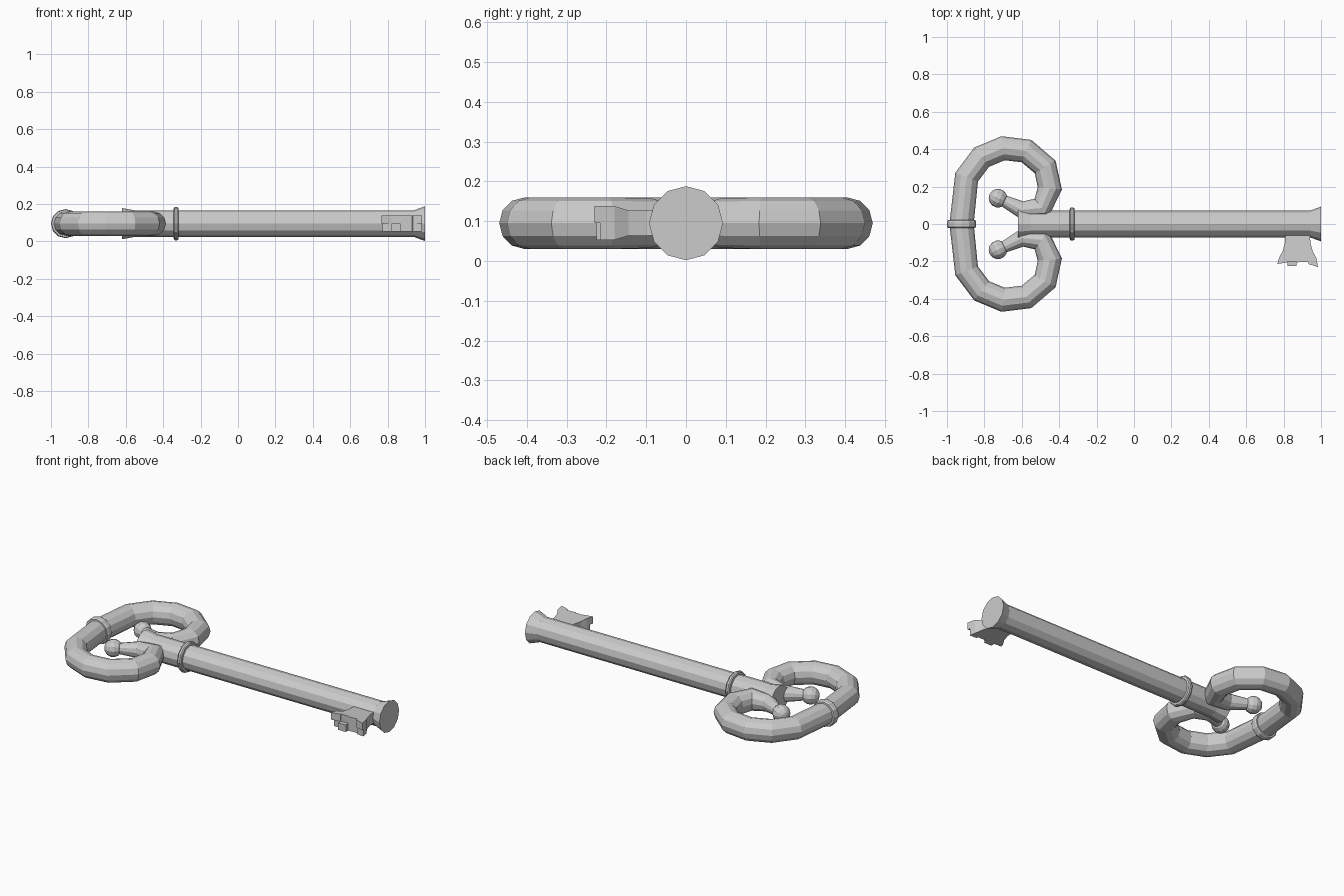
import bpy, bmesh
from math import sin, cos, pi
from mathutils import Vector, Matrix

if "Cube" in bpy.data.objects:
    bpy.data.objects.remove(bpy.data.objects["Cube"])

ZC = 0.095   # height of the key's centre plane
SIDES = 12


def finish(name, bm, mirror=False):
    bmesh.ops.recalc_face_normals(bm, faces=bm.faces[:])
    mesh = bpy.data.meshes.new(name)
    bm.to_mesh(mesh)
    bm.free()
    ob = bpy.data.objects.new(name, mesh)
    bpy.context.collection.objects.link(ob)
    if mirror:
        m = ob.modifiers.new("mirror", 'MIRROR')
        m.use_axis = (False, True, False)
    return ob


def sweep(name, pts, caps=(True, True), mirror=False):
    """Mitred tube in the key plane; pts = (x, y, radius)."""
    bm = bmesh.new()
    rings = []
    P = [Vector((x, y, 0)) for x, y, r in pts]
    for i, (x, y, r) in enumerate(pts):
        a = (P[i] - P[i - 1]).normalized() if i else None
        b = (P[i + 1] - P[i]).normalized() if i < len(P) - 1 else None
        t = ((a or b) + (b or a)).normalized()
        if mirror and i == 0 and not caps[0]:
            t = Vector((0, 1, 0))
        n = Vector((-t.y, t.x, 0))
        rings.append([bm.verts.new((P[i] + n * r * cos(k * 2 * pi / SIDES))
                     + Vector((0, 0, ZC + r * sin(k * 2 * pi / SIDES))))
                     for k in range(SIDES)])
    for r0, r1 in zip(rings, rings[1:]):
        for k in range(SIDES):
            j = (k + 1) % SIDES
            bm.faces.new((r0[k], r0[j], r1[j], r1[k]))
    if caps[0]:
        bm.faces.new(rings[0])
    if caps[1]:
        bm.faces.new(rings[-1])
    return finish(name, bm, mirror)


# Shaft with flared ends
sweep("shaft", [(-0.62, 0, 0.083), (-0.55, 0, 0.071), (0.94, 0, 0.071), (1.0, 0, 0.093)])

# Collar behind the bow, and band at the far end of the bow
sweep("collar", [(-0.345, 0, 0.07), (-0.343, 0, 0.084), (-0.337, 0, 0.089),
                 (-0.325, 0, 0.089), (-0.319, 0, 0.084), (-0.317, 0, 0.07)])
sweep("bow_band", [(-0.922, -0.022, 0.06), (-0.922, -0.02, 0.074), (-0.922, -0.012, 0.078),
                   (-0.922, 0.012, 0.078), (-0.922, 0.02, 0.074), (-0.922, 0.022, 0.06)])

# Heart-shaped bow, curling inward to a tapered tail
sweep("bow", [(-0.922, 0, 0.065), (-0.895, 0.25, 0.065), (-0.815, 0.357, 0.065),
              (-0.70, 0.405, 0.065), (-0.575, 0.39, 0.065), (-0.475, 0.305, 0.065),
              (-0.45, 0.19, 0.065), (-0.495, 0.085, 0.062), (-0.60, 0.075, 0.047),
              (-0.70, 0.126, 0.03)], caps=(False, True), mirror=True)

# Balls on the curl tips
bm = bmesh.new()
tilt = Matrix.Rotation(-0.45, 4, 'Z') @ Matrix.Rotation(pi / 2, 4, 'Y')
bmesh.ops.create_uvsphere(bm, u_segments=12, v_segments=7, radius=0.05,
                          matrix=Matrix.Translation((-0.727, 0.138, ZC)) @ tilt)
finish("curl_balls", bm, mirror=True)


def prism(name, outline, z0, z1):
    """Plate from a plan outline; thinner near the shaft."""
    bm = bmesh.new()
    lay = []
    for z in (z0, z1):
        lay.append([bm.verts.new((x, y, ZC + (z - ZC) * (0.75 if y > -0.17 else 1)))
                    for x, y in outline])
    n = len(outline)
    bm.faces.new(lay[0])
    bm.faces.new(lay[1])
    for i in range(n):
        j = (i + 1) % n
        bm.faces.new((lay[0][i], lay[0][j], lay[1][j], lay[1][i]))
    return finish(name, bm)


# Bit: flared web with stepped teeth, upper and lower rows notched differently
web_l = [(0.81, -0.04), (0.807, -0.10), (0.795, -0.145), (0.776, -0.18)]
web_r = [(0.974, -0.18), (0.955, -0.145), (0.943, -0.10), (0.94, -0.04)]
upper = [(0.766, -0.214), (0.82, -0.205), (0.82, -0.2), (0.87, -0.2), (0.87, -0.205),
         (0.93, -0.202), (0.935, -0.215), (0.984, -0.23)]
lower = [(0.772, -0.198), (0.82, -0.2), (0.82, -0.225), (0.87, -0.225), (0.87, -0.203),
         (0.93, -0.2), (0.935, -0.212), (0.98, -0.216)]
prism("bit_upper", web_l + upper + web_r, 0.095, 0.138)
prism("bit_lower", web_l + lower + web_r, 0.053, 0.095)
